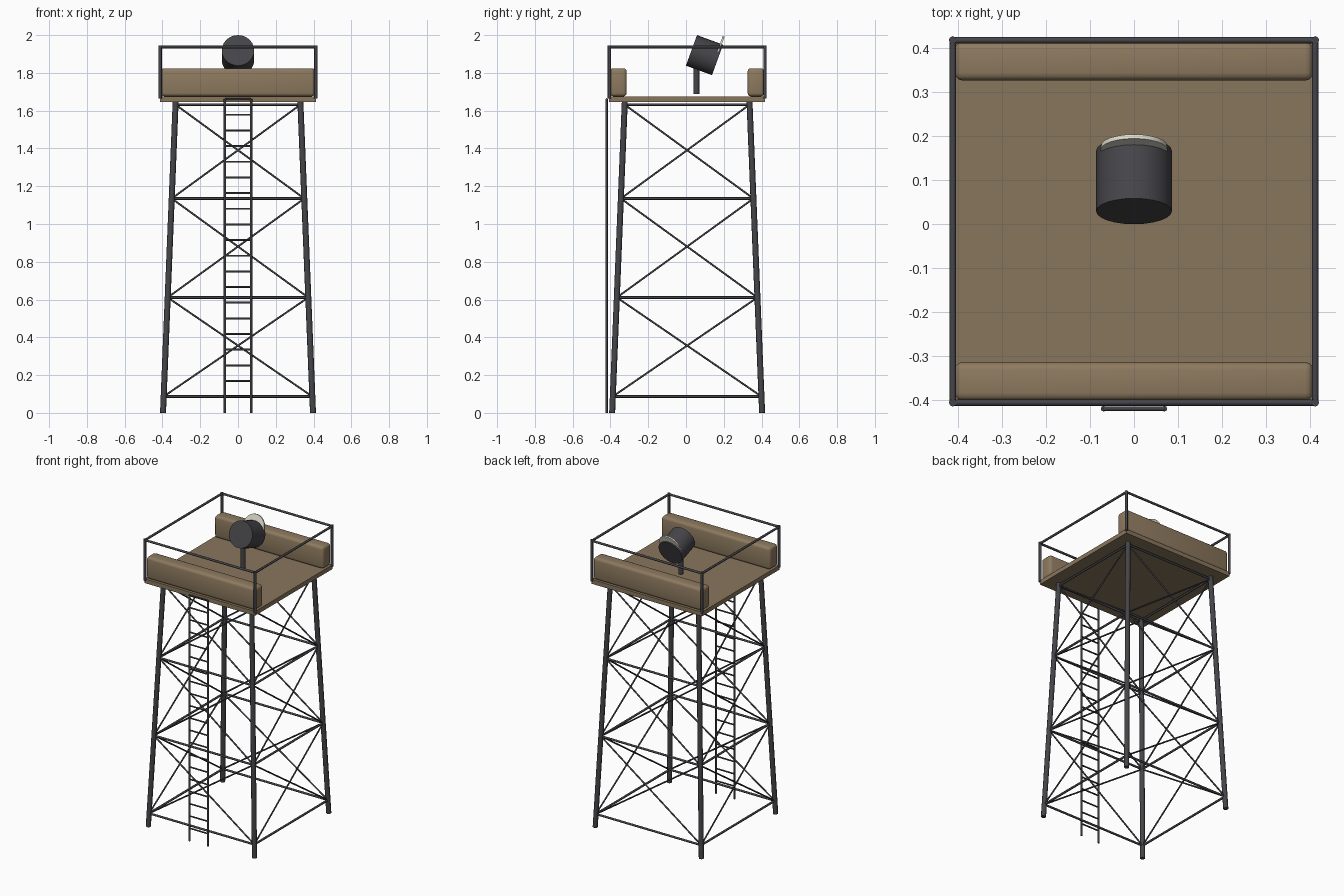
import bpy, bmesh, math
from mathutils import Vector, Matrix

cube = bpy.data.objects.get("Cube")
if cube:
    bpy.data.objects.remove(cube, do_unlink=True)

CY = 0.006  # tower centre in y (the ladder sticks out in front)


def material(name, rgb):
    m = bpy.data.materials.new(name)
    m.use_nodes = True
    m.diffuse_color = (*rgb, 1)
    m.node_tree.nodes["Principled BSDF"].inputs["Base Color"].default_value = (*rgb, 1)
    return m


METAL = material("dark metal", (0.06, 0.06, 0.068))
WOOD = material("brown wood", (0.25, 0.18, 0.11))
CANVAS = material("tan canvas", (0.27, 0.195, 0.115))
GLASS = material("pale lens", (0.75, 0.73, 0.62))


def finish(name, bm, mat, smooth=True):
    mesh = bpy.data.meshes.new(name)
    bm.to_mesh(mesh)
    bm.free()
    mesh.materials.append(mat)
    obj = bpy.data.objects.new(name, mesh)
    bpy.context.collection.objects.link(obj)
    if smooth:
        bpy.ops.object.select_all(action="DESELECT")
        obj.select_set(True)
        bpy.context.view_layer.objects.active = obj
        bpy.ops.object.shade_smooth_by_angle(angle=math.radians(50))
    return obj


def add_rod(bm, p, q, r, sides=8):
    p, q = Vector(p), Vector(q)
    d = q - p
    mat = Matrix.Translation((p + q) / 2) @ d.to_track_quat("Z", "Y").to_matrix().to_4x4()
    bmesh.ops.create_cone(bm, cap_ends=True, segments=sides, radius1=r, radius2=r,
                          depth=d.length, matrix=mat)


def rods(name, segments, r, sides=8, mat=METAL):
    bm = bmesh.new()
    for p, q in segments:
        add_rod(bm, p, q, r, sides)
    return finish(name, bm, mat)


def box(name, centre, size, mat, bevel=0):
    bm = bmesh.new()
    bmesh.ops.create_cube(bm, size=1, matrix=Matrix.Translation(centre) @ Matrix.Diagonal((*size, 1)))
    if bevel:
        bmesh.ops.bevel(bm, geom=bm.edges[:], offset=bevel, segments=3, profile=0.5, affect="EDGES")
    return finish(name, bm, mat, bevel > 0)


CORNERS = [(-1, -1), (1, -1), (1, 1), (-1, 1)]
SIDES = list(zip(CORNERS, CORNERS[1:] + CORNERS[:1]))


def leg_point(corner, z):
    w = 0.397 - 0.067 * z / 1.65
    return Vector((corner[0] * w, corner[1] * w + CY, z))


# Sloping legs
rods("legs", [(leg_point(c, 0), leg_point(c, 1.65)) for c in CORNERS], 0.016, 10)

# Horizontal and crossed braces on all four sides
levels = [0.087, 0.611, 1.135, 1.632]
rods("horizontal_braces", [(leg_point(a, z), leg_point(b, z))
                           for a, b in SIDES for z in levels], 0.007)
crosses = []
for low, high in zip(levels, levels[1:]):
    for a, b in SIDES:
        crosses += [(leg_point(a, low), leg_point(b, high)),
                    (leg_point(b, low), leg_point(a, high))]
rods("cross_braces", crosses, 0.005)

# Platform and padded barriers
box("platform", (0, CY, 1.661), (0.826, 0.826, 0.029), WOOD)
for name, s in (("front_barrier", -1), ("back_barrier", 1)):
    box(name, (0, CY + s * 0.364, 1.75), (0.815, 0.088, 0.149), CANVAS, 0.018)


# Guard rail
def rail_point(c, z):
    return (c[0] * 0.412, c[1] * 0.412 + CY, z)


rods("rail_posts", [(rail_point(c, 1.665), rail_point(c, 1.945)) for c in CORNERS], 0.009)
rods("top_rails", [(rail_point(a, 1.937), rail_point(b, 1.937)) for a, b in SIDES], 0.0075)

# Ladder
LY = -0.42
rods("ladder_rails", [((x, LY, 0), (x, LY, 1.662)) for x in (-0.069, 0.069)], 0.0065)
rungs = [0.086 + 0.0829 * i for i in range(20)]
rods("ladder_rungs", [((-0.069, LY, z), (0.069, LY, z)) for z in rungs], 0.005)

# Searchlight: stand, tilted drum and raised lens disc
rods("searchlight_stand", [((0, 0.055, 1.688), (0, 0.055, 1.84))], 0.016, 12)
tilt = math.radians(20)
axis = Vector((0, math.cos(tilt), -math.sin(tilt)))
centre = Vector((0, 0.098, 1.894))
rods("searchlight_drum", [(centre - axis * 0.0735, centre + axis * 0.0735)], 0.086, 24)
lens = centre + Vector((0, math.cos(tilt), math.sin(tilt))) * 0.08
rods("searchlight_lens", [(lens - axis * 0.005, lens + axis * 0.005)], 0.076, 24, GLASS)
